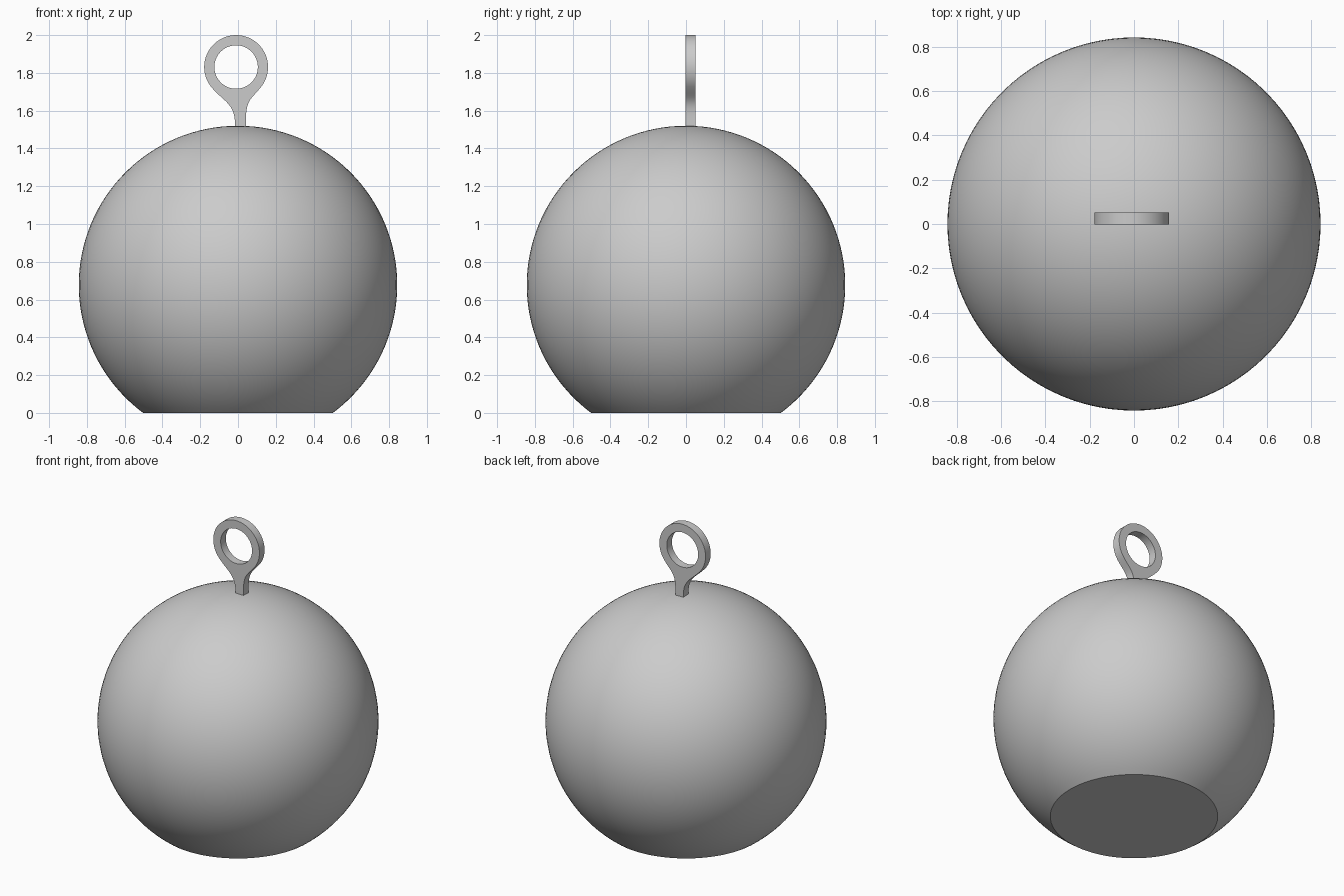
import bpy, bmesh, math
from mathutils import Vector
from mathutils.geometry import interpolate_bezier

if "Cube" in bpy.data.objects:
    bpy.data.objects.remove(bpy.data.objects["Cube"])

grey = bpy.data.materials.new("mid grey")
grey.diffuse_color = (0.6, 0.6, 0.6, 1)
grey.use_nodes = True
grey.node_tree.nodes["Principled BSDF"].inputs["Base Color"].default_value = grey.diffuse_color


def smooth(obj):
    bpy.ops.object.select_all(action='DESELECT')
    obj.select_set(True)
    bpy.context.view_layer.objects.active = obj
    bpy.ops.object.shade_smooth_by_angle(angle=math.radians(35))


# Ball with a flat foot
bm = bmesh.new()
bmesh.ops.create_uvsphere(bm, u_segments=96, v_segments=64, radius=0.843)
bmesh.ops.translate(bm, vec=(0, 0, 0.677), verts=bm.verts)
cut = bmesh.ops.bisect_plane(bm, geom=bm.verts[:] + bm.edges[:] + bm.faces[:],
                             plane_co=(0, 0, 0), plane_no=(0, 0, -1), clear_outer=True)
rim = [e for e in cut["geom_cut"] if isinstance(e, bmesh.types.BMEdge)]
bmesh.ops.contextual_create(bm, geom=rim)
bmesh.ops.recalc_face_normals(bm, faces=bm.faces)
mesh = bpy.data.meshes.new("ball")
bm.to_mesh(mesh)
bm.free()
ball = bpy.data.objects.new("ball", mesh)
bpy.context.collection.objects.link(ball)
mesh.materials.append(grey)
smooth(ball)

# Hanging eyelet: ring outline flowing into a slim neck
CX, CZ, R, HOLE = -0.01, 1.831, 0.169, 0.115


def arc(radius, start, end, n):
    angles = [math.radians(start + (end - start) * i / n) for i in range(n + 1)]
    return [Vector((CX + radius * math.cos(a), CZ + radius * math.sin(a), 0)) for a in angles]


def flare(start, h1, h2, end):
    pts = [Vector((*p, 0)) for p in (h1, h2, end)]
    return interpolate_bezier(start, *pts, 14)[1:]


ring = arc(R, -38, 218, 64)
left = flare(ring[-1], (-0.08, 1.65), (-0.016, 1.64), (-0.016, 1.53))
right = flare(ring[0], (0.07, 1.66), (0.042, 1.66), (0.042, 1.55))
outline = ring + left + [Vector((-0.016, 1.505, 0)), Vector((0.042, 1.505, 0))] + right[::-1]

curve = bpy.data.curves.new("eyelet", 'CURVE')
curve.dimensions = '2D'
curve.fill_mode = 'BOTH'
curve.extrude = 0.027
for loop in (outline, arc(HOLE, 0, 360, 64)[:-1]):
    spline = curve.splines.new('POLY')
    spline.points.add(len(loop) - 1)
    for point, co in zip(spline.points, loop):
        point.co = (co.x, co.y, 0, 1)
    spline.use_cyclic_u = True
curve.materials.append(grey)
eyelet = bpy.data.objects.new("eyelet", curve)
eyelet.rotation_euler.x = math.pi / 2
eyelet.location.y = 0.024
bpy.context.collection.objects.link(eyelet)
bpy.ops.object.select_all(action='DESELECT')
eyelet.select_set(True)
bpy.context.view_layer.objects.active = eyelet
bpy.ops.object.convert(target='MESH')
smooth(bpy.context.view_layer.objects.active)
